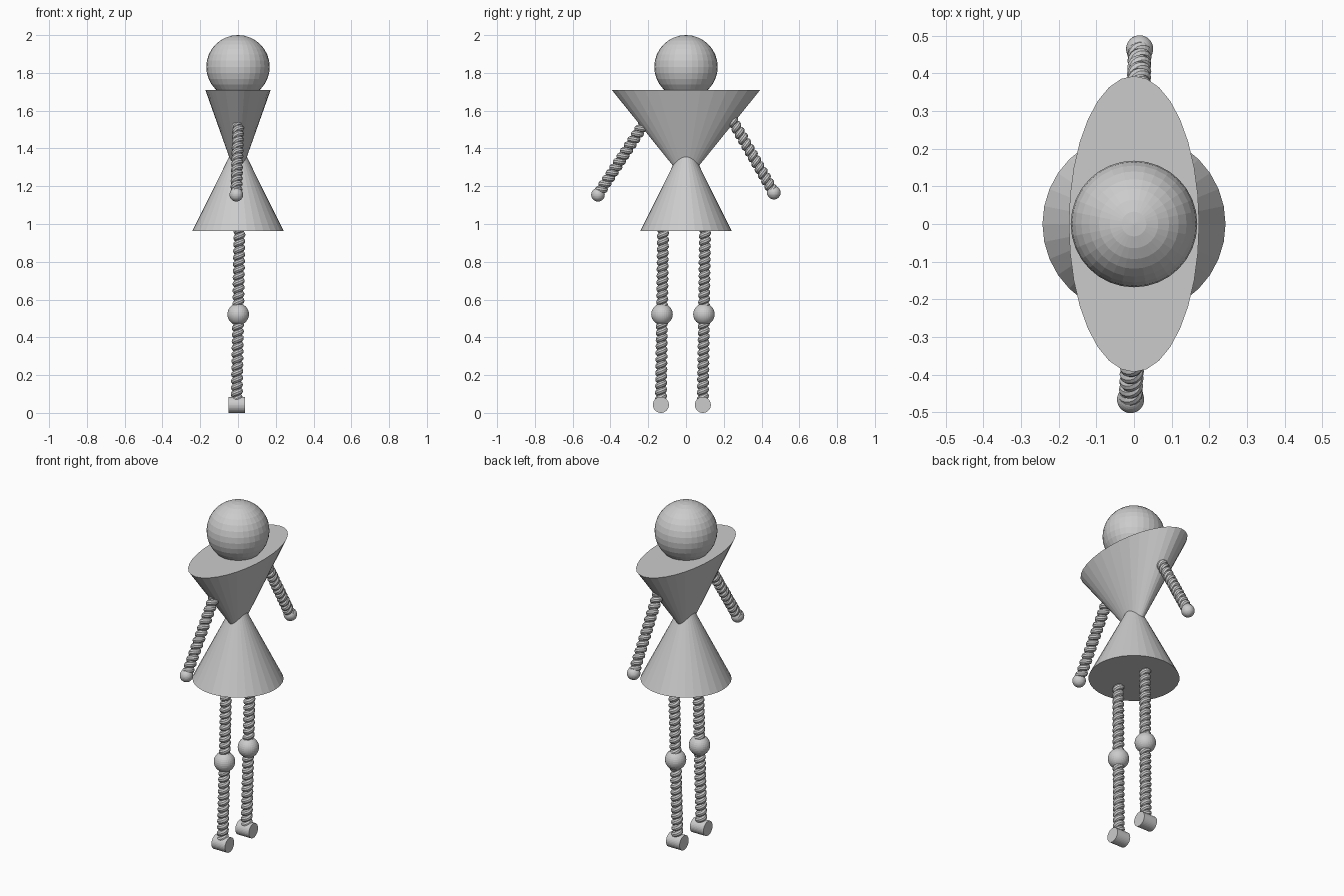
import bpy
from math import cos, sin, pi
from mathutils import Vector

if "Cube" in bpy.data.objects:
    bpy.data.objects.remove(bpy.data.objects["Cube"])


def name_last(name):
    obj = bpy.context.object
    obj.name = obj.data.name = name
    return obj


def ball(name, radius, center):
    bpy.ops.mesh.primitive_uv_sphere_add(segments=32, ring_count=16, radius=radius, location=center)
    return name_last(name)


def coil(name, start, end, pitch=0.035, coil_r=0.0145, wire_r=0.0178, steps=16):
    """Tightly wound spring running from start to end."""
    start, end = Vector(start), Vector(end)
    axis = end - start
    turn = axis.to_track_quat('Z', 'X')
    count = round(axis.length / pitch * steps)
    curve = bpy.data.curves.new(name, 'CURVE')
    curve.dimensions = '3D'
    curve.bevel_depth = wire_r
    curve.bevel_resolution = 3
    curve.use_fill_caps = True
    spline = curve.splines.new('POLY')
    spline.points.add(count)
    spline.use_smooth = False
    for i, point in enumerate(spline.points):
        a = 2 * pi * i / steps
        offset = Vector((coil_r * cos(a), coil_r * sin(a), axis.length * i / count))
        point.co = (*(start + turn @ offset), 1)
    obj = bpy.data.objects.new(name, curve)
    bpy.context.collection.objects.link(obj)
    bpy.ops.object.select_all(action='DESELECT')
    obj.select_set(True)
    bpy.context.view_layer.objects.active = obj
    bpy.ops.object.convert(target='MESH')
    return name_last(name)


# Head
ball("head", 0.168, (0, 0, 1.832))

# Torso: flattened cone, point down
bpy.ops.mesh.primitive_cone_add(vertices=32, radius1=0, radius2=1, depth=0.487,
                                location=(0, 0, 1.71 - 0.2435))
torso = name_last("torso")
torso.scale = (0.173, 0.393, 1)

# Skirt: round cone, point up
bpy.ops.mesh.primitive_cone_add(vertices=32, radius1=0.243, radius2=0, depth=0.487,
                                location=(0, 0, 0.962 + 0.2435))
name_last("skirt")

# Arms and hands: shoulder point (inside the torso), then hand
arms = {
    "left": ((0.010, 0.228, 1.480 + 0.10), (0.015, 0.465, 1.166)),
    "right": ((0.002, -0.205, 1.557), (-0.009, -0.466, 1.155)),
}
for side, (shoulder, hand) in arms.items():
    coil(side + "_arm", shoulder, hand)
    ball(side + "_hand", 0.036, hand)

# Legs, knees and feet
for side, y in (("left", 0.095), ("right", -0.127)):
    knee = (0.001, y, 0.522)
    coil(side + "_thigh", (0.008, y + 0.006, 1.0), knee)
    coil(side + "_shin", knee, (-0.007, y - 0.006, 0.06))
    ball(side + "_knee", 0.057, knee)
    bpy.ops.mesh.primitive_cylinder_add(vertices=32, radius=0.0425, depth=0.088,
                                        location=(-0.006, y - 0.006, 0.0425),
                                        rotation=(0, pi / 2, 0))
    name_last(side + "_foot")
